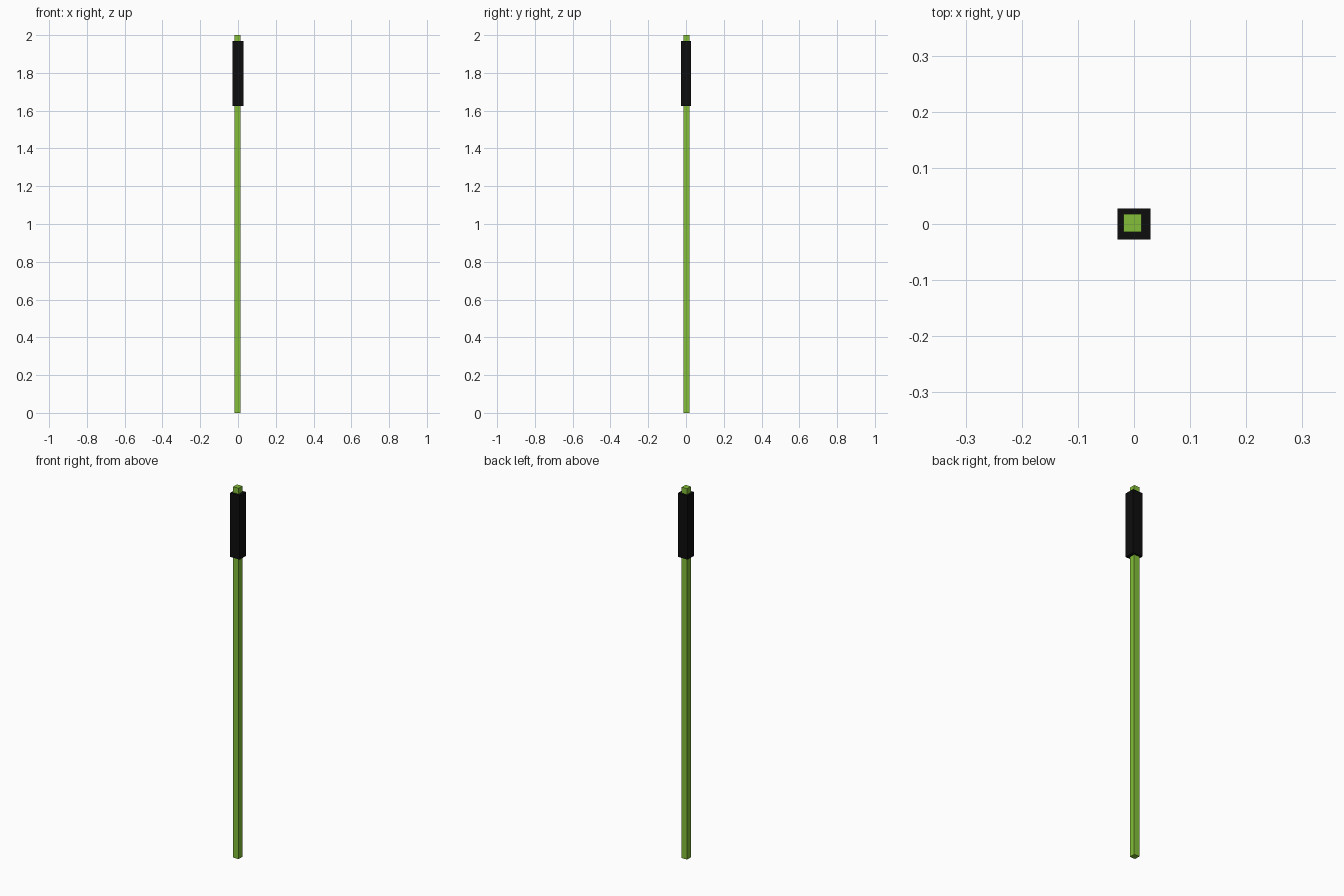
import bpy

if "Cube" in bpy.data.objects:
    bpy.data.objects.remove(bpy.data.objects["Cube"])


def material(name, rgb):
    mat = bpy.data.materials.new(name)
    mat.diffuse_color = (*rgb, 1.0)
    mat.use_nodes = True
    mat.node_tree.nodes["Principled BSDF"].inputs["Base Color"].default_value = mat.diffuse_color
    return mat


def box(name, centre, size, mat):
    bpy.ops.mesh.primitive_cube_add(size=1, location=centre)
    obj = bpy.context.object
    obj.name = name
    obj.scale = size
    bpy.ops.object.transform_apply(location=False, rotation=False, scale=True)
    obj.data.materials.append(mat)
    return obj


green = material("stem_green", (0.23, 0.52, 0.04))
black = material("seed_black", (0.004, 0.004, 0.004))

# Full-height square stem, slightly off-centre inside the head
box("stem", (-0.0025, 0.0015, 1.0), (0.032, 0.032, 2.0), green)

# Dark seed head wrapped around the upper stem
z0, z1 = 1.624, 1.968
box("seed_head", (0, 0, (z0 + z1) / 2), (0.058, 0.055, z1 - z0), black)
